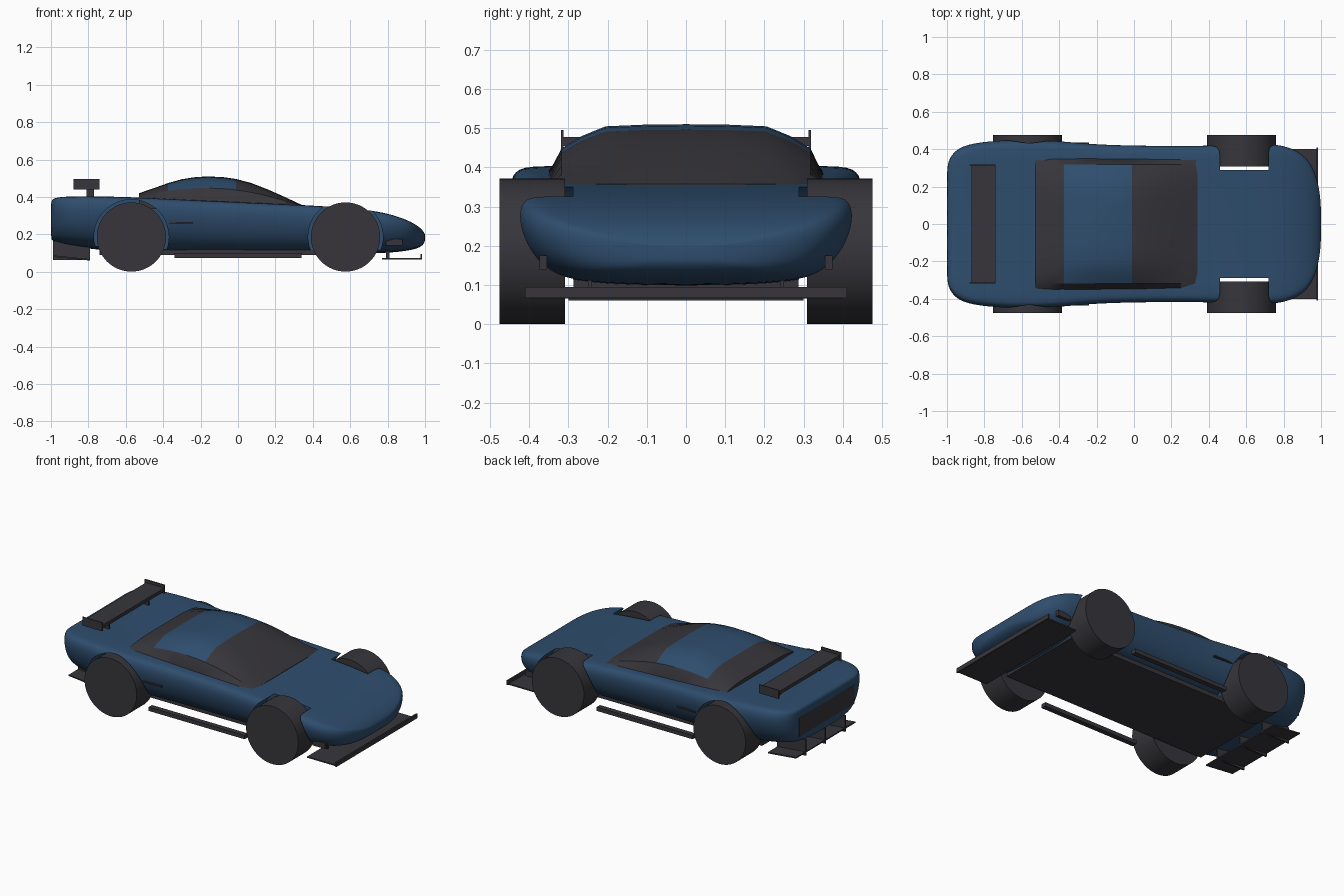
import bpy, bmesh, math
from mathutils import Matrix

cube = bpy.data.objects.get("Cube")
if cube:
    bpy.data.objects.remove(cube, do_unlink=True)


def material(name, rgb):
    m = bpy.data.materials.new(name)
    m.use_nodes = True
    m.diffuse_color = (*rgb, 1)
    m.node_tree.nodes["Principled BSDF"].inputs["Base Color"].default_value = (*rgb, 1)
    return m


BLUE = material("navy_paint", (0.028, 0.075, 0.155))
DARK = material("charcoal_trim", (0.038, 0.036, 0.043))


def finish(name, bm, mats):
    bmesh.ops.recalc_face_normals(bm, faces=bm.faces[:])
    me = bpy.data.meshes.new(name)
    bm.to_mesh(me)
    bm.free()
    ob = bpy.data.objects.new(name, me)
    bpy.context.collection.objects.link(ob)
    for m in mats:
        me.materials.append(m)
    return ob


def activate(ob):
    bpy.ops.object.select_all(action='DESELECT')
    ob.select_set(True)
    bpy.context.view_layer.objects.active = ob


def smooth(ob, angle):
    activate(ob)
    bpy.ops.object.shade_smooth_by_angle(angle=math.radians(angle))


def box(name, x, y, z, mat=DARK, lift=0):
    """Box from ranges; lift raises its rear edge."""
    bm = bmesh.new()
    bmesh.ops.create_cube(bm, size=1)
    for v in bm.verts:
        up = lift if v.co.x < 0 else 0
        v.co = [r[0] + (c + 0.5) * (r[1] - r[0]) for r, c in zip((x, y, z), v.co)]
        v.co.z += up
    return finish(name, bm, [mat])


def pair(name, x, y, z, **kw):
    box("left_" + name, x, y, z, **kw)
    box("right_" + name, x, (-y[1], -y[0]), z, **kw)


def cylinder(name, x, y, radius, z, segments):
    bm = bmesh.new()
    bmesh.ops.create_cone(bm, cap_ends=True, segments=segments, radius1=radius,
                          radius2=radius, depth=y[1] - y[0],
                          matrix=Matrix.Translation((x, sum(y) / 2, z))
                          @ Matrix.Rotation(math.pi / 2, 4, 'X'))
    return finish(name, bm, [DARK])


def loft(bm, rings):
    """Join closed rings of points and cap both ends."""
    loops = [[bm.verts.new(p) for p in ring] for ring in rings]
    for a, b in zip(loops, loops[1:]):
        for i in range(len(a)):
            j = (i + 1) % len(a)
            bm.faces.new((a[i], a[j], b[j], b[i]))
    bm.faces.new(loops[0])
    bm.faces.new(loops[-1])


def mirrored(half):
    return half + [(-y, z) for y, z in reversed(half) if y > 0]


# Body shell: stations of x, half width, top and bottom height
stations = [(-1, .29, .37, .18), (-.995, .33, .385, .165), (-.97, .385, .397, .15),
            (-.9, .43, .402, .135), (-.75, .448, .402, .115), (-.58, .457, .398, .1),
            (-.4, .447, .39, .098), (-.2, .426, .38, .096), (.1, .42, .367, .095),
            (.4, .42, .353, .095), (.6, .43, .34, .095), (.75, .432, .322, .097),
            (.85, .408, .297, .103), (.93, .355, .265, .115), (.975, .265, .235, .13),
            (.995, .16, .21, .15), (1, .08, .2, .165)]
section = [(0, 1), (.5, 1), (.88, 1.01), (.965, .98), (1, .83), (.985, .62),
           (.93, .38), (.82, .16), (.64, .03), (0, 0)]
bm = bmesh.new()
loft(bm, [[(x, y * w, b + z * (t - b)) for y, z in mirrored(section)]
          for x, w, t, b in stations])
body = finish("body_shell", bm, [BLUE])
body.modifiers.new("smooth", 'SUBSURF').levels = 2
activate(body)
bpy.ops.object.modifier_apply(modifier="smooth")

# Wheels and the round wells cut for them
for end, x in (("front", .575), ("rear", -.57)):
    for side, s in (("left", 1), ("right", -1)):
        span = sorted((s * .308, s * .475))
        smooth(cylinder(f"{end}_{side}_wheel", x, span, .185, .186, 64), 40)
        cutter = cylinder("well_cutter", x, sorted((s * .288, s * .6)), .2, .186, 64)
        cut = body.modifiers.new("well", 'BOOLEAN')
        cut.object = cutter
        cut.solver = 'EXACT'
        activate(body)
        bpy.ops.object.modifier_apply(modifier="well")
        bpy.data.objects.remove(cutter, do_unlink=True)
body.data.materials.clear()
body.data.materials.append(BLUE)
for p in body.data.polygons:
    p.material_index = 0
smooth(body, 40)

# Canopy: stations of x, crown height; the roof panel is painted
crown = [(-.53, .42), (-.45, .447), (-.375, .474), (-.3, .495), (-.23, .506), (-.16, .51),
         (-.08, .506), (-.01, .496), (.07, .475), (.16, .44), (.25, .4), (.34, .358)]
rings = []
for x, top in crown:
    base = .355 - .04 * (x - .34)
    h = max(top - base, .01)
    edge = .35 - .012 * (x + .1)
    half = [(0, top), (.11, top - .01 * h), (.205, top - .04 * h),
            (.265, top - .22 * h), (.318, top - .46 * h), (edge, base), (edge, base - .05)]
    rings.append([(x, y, z) for y, z in mirrored(half)])
    # close the underside at the centre line
bm = bmesh.new()
loft(bm, rings)
for f in bm.faces:
    c = f.calc_center_median()
    f.material_index = int(-.375 < c.x < -.01 and abs(c.y) < .31 and c.z > .42)
smooth(finish("canopy", bm, [DARK, BLUE]), 25)

# Floor, skirts, splitter and diffuser
box("chassis_floor", (-.74, .71), (-.287, .287), (.09, .14))
pair("side_skirt", (-.34, .34), (.385, .418), (.075, .1))
box("front_splitter", (.77, .98), (-.4, .4), (.065, .073))
box("splitter_lip", (.975, .985), (-.41, .41), (.067, .095))
pair("splitter_stay", (.79, .81), (.24, .25), (.07, .13))
box("rear_diffuser", (-.99, -.79), (-.3, .3), (.06, .068), lift=.02)
for y in (-.2, 0, .2):
    box("diffuser_fin", (-.99, -.79), (y - .005, y + .005), (.062, .165))

# Rear wing
box("wing_blade", (-.87, -.74), (-.315, .315), (.455, .477))
pair("wing_end_plate", (-.88, -.74), (.312, .319), (.44, .495))
pair("wing_stand", (-.81, -.77), (.195, .205), (.395, .46))

# Trim
box("rear_grille", (-1, -.99), (-.28, .28), (.215, .335))
pair("nose_side_lamp", (.79, .88), (.355, .374), (.14, .175))
pair("side_vent", (-.37, -.24), (.42, .436), (.258, .266))
